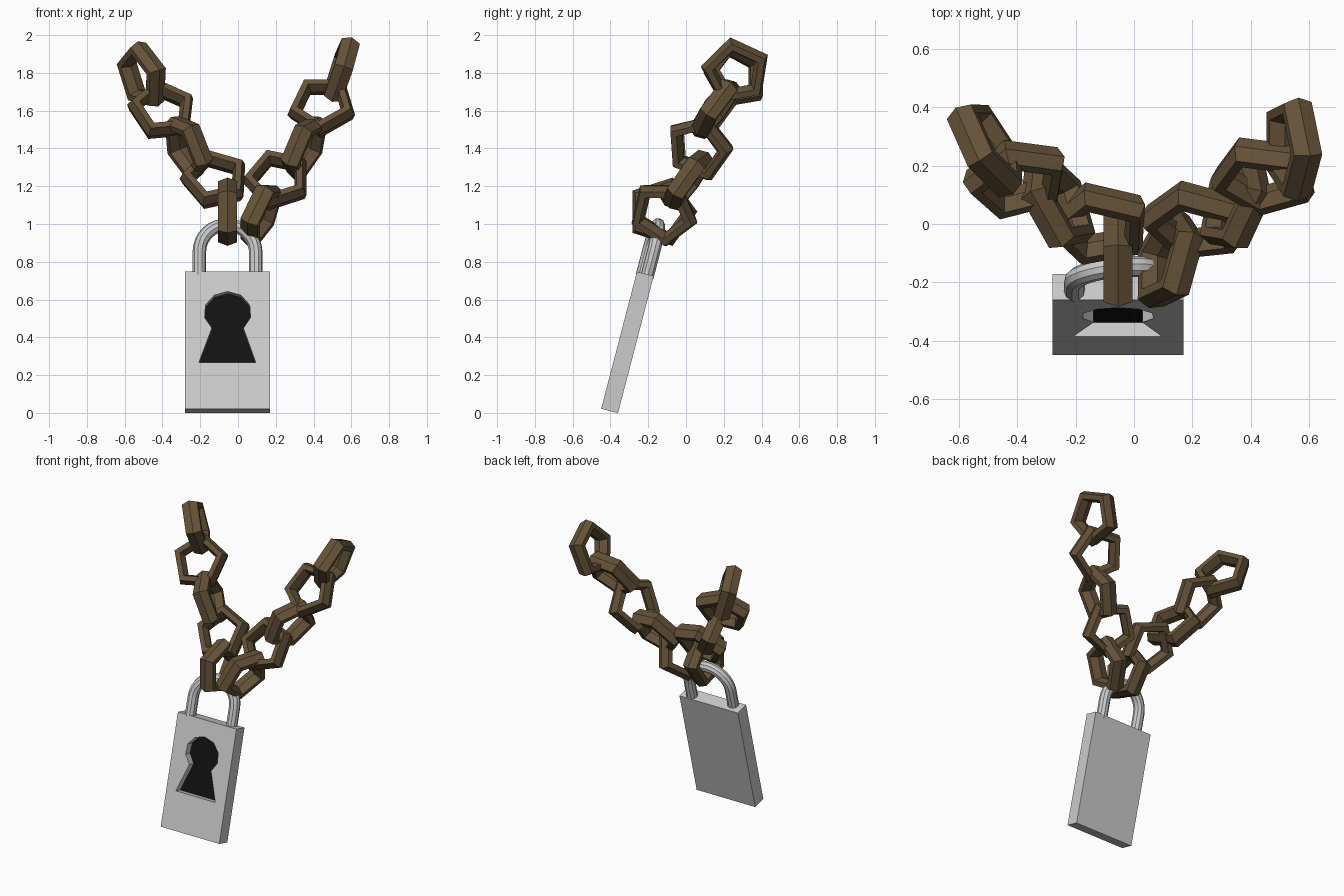
import bpy, bmesh
from math import sin, cos, pi, radians
from mathutils import Matrix, Vector

if "Cube" in bpy.data.objects:
    bpy.data.objects.remove(bpy.data.objects["Cube"])


def material(name, rgb):
    m = bpy.data.materials.new(name)
    m.diffuse_color = (*rgb, 1)
    m.use_nodes = True
    m.node_tree.nodes["Principled BSDF"].inputs["Base Color"].default_value = m.diffuse_color
    return m


bronze = material("dark_bronze", (0.13, 0.085, 0.04))
black = material("black", (0.006, 0.006, 0.006))

# Lock space: tilted back, origin at the body centre
LOCK = Matrix.Translation((-0.055, -0.31, 0.373)) @ Matrix.Rotation(radians(-14.6), 4, 'X')


def mesh_object(name, bm, matrix, mat=None):
    bmesh.ops.recalc_face_normals(bm, faces=bm.faces)
    me = bpy.data.meshes.new(name)
    bm.to_mesh(me)
    bm.free()
    ob = bpy.data.objects.new(name, me)
    ob.matrix_world = matrix
    bpy.context.collection.objects.link(ob)
    if mat:
        me.materials.append(mat)
    return ob


def prism(name, profile, y0, y1, mat=None):
    """Extrude an x-z profile from y0 to y1 in lock space."""
    bm = bmesh.new()
    face = bm.faces.new([bm.verts.new((x, y0, z)) for x, z in profile])
    new = bmesh.ops.extrude_face_region(bm, geom=[face])["geom"]
    bmesh.ops.translate(bm, vec=(0, y1 - y0, 0),
                        verts=[v for v in new if isinstance(v, bmesh.types.BMVert)])
    return mesh_object(name, bm, LOCK, mat)


# Lock body with keyhole recess
body = prism("lock_body", [(-.225, -.375), (.225, -.375), (.225, .375), (-.225, .375)], -.046, .046)
keyhole = [(-.153, -.123), (.15, -.123)]
for i in range(9):
    a = radians(-48 + i * 276 / 8)
    keyhole.append((.125 * cos(a), .152 + .115 * sin(a)))
cutter = prism("keyhole_cutter", keyhole, -.1, .006)
cutter.hide_render = True
bpy.context.view_layer.update()
mod = body.modifiers.new("keyhole", 'BOOLEAN')
mod.operation, mod.object, mod.solver = 'DIFFERENCE', cutter, 'EXACT'
bpy.context.view_layer.objects.active = body
bpy.ops.object.modifier_apply(modifier="keyhole")
bpy.data.objects.remove(cutter)
prism("keyhole_back", keyhole, .004, .008, black)

# Shackle: round bar bent along a U path
path = [(-.15, .36)]
path += [(-.15 * cos(pi * i / 16), .493 + .15 * sin(pi * i / 16)) for i in range(17)]
path += [(.15, .36)]
cu = bpy.data.curves.new("shackle", 'CURVE')
cu.dimensions = '3D'
cu.bevel_depth = .036
cu.bevel_resolution = 3
cu.use_fill_caps = True
sp = cu.splines.new('POLY')
sp.points.add(len(path) - 1)
for p, (x, z) in zip(sp.points, path):
    p.co = (x, 0, z, 1)
shackle = bpy.data.objects.new("shackle", cu)
bpy.context.collection.objects.link(shackle)
shackle.matrix_world = LOCK @ Matrix.Rotation(radians(5), 4, 'Z')
bpy.ops.object.select_all(action='DESELECT')
shackle.select_set(True)
bpy.context.view_layer.objects.active = shackle
bpy.ops.object.convert(target='MESH')
bpy.ops.object.shade_smooth_by_angle()


# Five-sided chain links: centre, ring axis, direction of one corner
def link(name, centre, axis, corner):
    n = Vector(axis).normalized()
    c = Vector(corner)
    u = (c - n * c.dot(n)).normalized()
    bpy.ops.mesh.primitive_torus_add(major_segments=5, minor_segments=6,
                                     major_radius=.15, minor_radius=.04)
    ob = bpy.context.object
    ob.name = name
    rot = Matrix((u, n.cross(u), n)).transposed().to_4x4()
    ob.matrix_world = Matrix.Translation(centre) @ rot @ Matrix.Diagonal((1, 1, 1.45, 1))
    ob.data.materials.append(bronze)


TOP = (0, -.17, .98)
chains = {
    "left": [
        ((-.055, -.13, 1.065), (1, 0, 0), (0, 1, 0)),
        ((-.12, 0, 1.235), (0, -.77, .63), (-1, 0, .05)),
        ((-.265, .07, 1.405), (.82, .38, .35), (0, 1, .07)),
        ((-.40, .155, 1.6), (.15, -.8, .57), (-1, 0, .12)),
        ((-.505, .265, 1.785), (.82, .5, .25), TOP),
    ],
    "right": [
        ((.12, -.12, 1.06), (.9, -.25, -.38), (0, 0, -1)),
        ((.21, .01, 1.235), (-.1, -.8, .57), (-1, 0, 0)),
        ((.35, .07, 1.405), (.85, -.3, -.38), (0, 1, .07)),
        ((.445, .165, 1.625), (-.1, -.8, .57), (0, 0, -1)),
        ((.545, .265, 1.81), (.93, .05, -.3), TOP),
    ],
}
for side, links in chains.items():
    for i, spec in enumerate(links):
        link(f"{side}_chain_link_{i + 1}", *spec)
